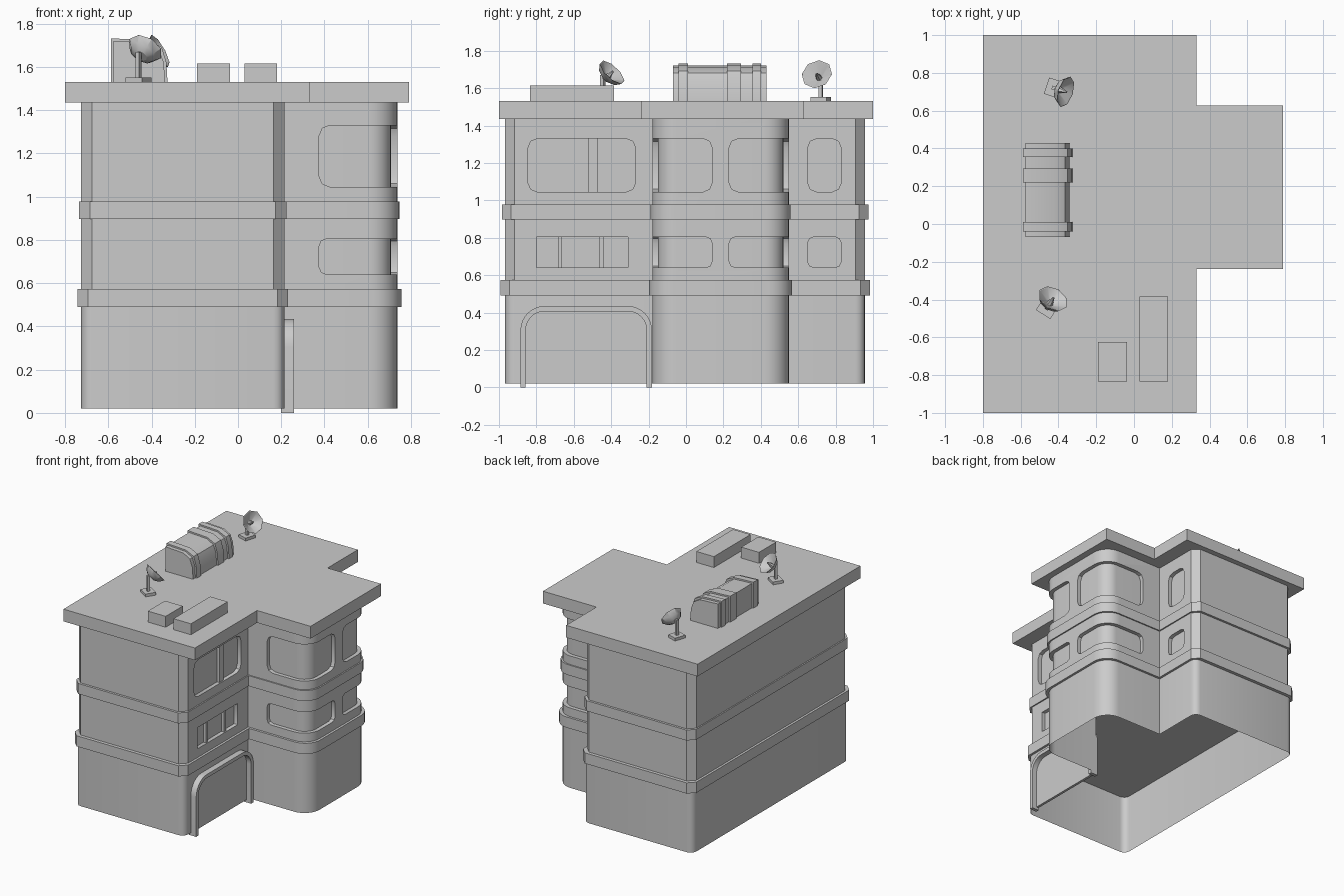
import bpy, bmesh, math
from mathutils import Vector, Matrix

cube = bpy.data.objects.get("Cube")
if cube:
    bpy.data.objects.remove(cube, do_unlink=True)

grey = bpy.data.materials.new("plain_grey")
grey.use_nodes = True
grey.diffuse_color = (0.6, 0.6, 0.6, 1)
grey.node_tree.nodes["Principled BSDF"].inputs["Base Color"].default_value = (0.6, 0.6, 0.6, 1)

AXES = {
    "x": Matrix(((0, 0, 1), (1, 0, 0), (0, 1, 0))),   # profile in y,z
    "y": Matrix(((1, 0, 0), (0, 0, 1), (0, 1, 0))),   # profile in x,z
    "z": Matrix.Identity(3),                          # profile in x,y
}


def finish(name, bm, smooth=True):
    bmesh.ops.recalc_face_normals(bm, faces=bm.faces)
    mesh = bpy.data.meshes.new(name)
    bm.to_mesh(mesh)
    bm.free()
    obj = bpy.data.objects.new(name, mesh)
    bpy.context.collection.objects.link(obj)
    mesh.materials.append(grey)
    if smooth:
        smooth_by_angle(obj)
    return obj


def activate(obj):
    bpy.ops.object.select_all(action="DESELECT")
    obj.select_set(True)
    bpy.context.view_layer.objects.active = obj


def smooth_by_angle(obj):
    activate(obj)
    bpy.ops.object.shade_smooth_by_angle(angle=math.radians(30))


def prism(name, profile, low, high, axis="z", open_bottom=False):
    """Extrude a flat profile along an axis."""
    bm = bmesh.new()
    turn = AXES[axis]
    base = bm.faces.new([bm.verts.new(turn @ Vector((a, b, low))) for a, b in profile])
    top = bmesh.ops.extrude_face_region(bm, geom=[base], use_keep_orig=True)["geom"]
    verts = [v for v in top if isinstance(v, bmesh.types.BMVert)]
    bmesh.ops.translate(bm, vec=turn @ Vector((0, 0, high - low)), verts=verts)
    if open_bottom:
        bmesh.ops.delete(bm, geom=[base], context="FACES_ONLY")
    return finish(name, bm)


def box(name, x0, x1, y0, y1, z0, z1):
    return prism(name, [(x0, y0), (x1, y0), (x1, y1), (x0, y1)], z0, z1)


def rounded(corners):
    """Right-angled polygon from (a, b, radius, segments) corners."""
    out = []
    for i, (a, b, r, n) in enumerate(corners):
        p = Vector((a, b))
        if not r:
            out.append(p)
            continue
        before = (Vector(corners[i - 1][:2]) - p).normalized()
        after = (Vector(corners[(i + 1) % len(corners)][:2]) - p).normalized()
        for k in range(n + 1):
            t = math.pi / 2 * k / n
            out.append(p + r * (before * (1 - math.sin(t)) + after * (1 - math.cos(t))))
    return out


def footprint(gx=0, gy=0, r=0.05, n=1, wing_r=0.13):
    """Plan of the main block with its side wing, grown by gx, gy."""
    x0, x1, x2 = -0.725 - gx, 0.214 + gx, 0.737 + gx
    y0, y1, y2, y3 = -0.967 - gy, -0.18 - gx, 0.55 + gx, 0.957 + gy
    return rounded([(x0, y0, r, n), (x1, y0, r, n), (x1, y1, 0, 0), (x2, y1, wing_r, 8),
                    (x2, y2, wing_r, 8), (x1, y2, 0, 0), (x1, y3, r, n), (x0, y3, r, n)])


def window_shape(a0, a1, b0, b1, c, n=2):
    return rounded([(a0, b0, c, n), (a1, b0, c, n), (a1, b1, c, n), (a0, b1, c, n)])


# Storeys, bands and roof slab
prism("ground_floor_walls", footprint(n=4), 0.02, 0.49, open_bottom=True)
upper = prism("upper_walls", footprint(), 0.5, 1.45)
prism("window_panes", footprint(-0.03, -0.03, 0.04, 1, 0.1), 0.51, 1.44)
prism("lower_band", footprint(0.018, 0.026), 0.49, 0.573)
prism("upper_band", footprint(0.01, 0.018), 0.897, 0.978)
prism("roof_slab", [(-0.8, -1), (0.33, -1), (0.33, -0.237), (0.79, -0.237),
                    (0.79, 0.628), (0.33, 0.628), (0.33, 1), (-0.8, 1)], 1.435, 1.53)

# Window openings on both upper storeys
cutters = []
for z0, z1, c in ((0.64, 0.805, 0.035), (1.045, 1.33, 0.05)):
    wide = 0.8 if z0 < 1 else 0.845
    near = -0.31 if z0 < 1 else -0.27
    front_c = 0.002 if z0 < 1 else c
    cutters += [
        prism("cutter", window_shape(wide * -1, near, z0, z1, front_c), 0.15, 0.3, "x"),
        prism("cutter", window_shape(0.65, 0.83, z0, z1, c), 0.15, 0.3, "x"),
        prism("cutter", window_shape(-0.4, 0.14, z0, z1, c), 0.6, 0.9, "x"),
        prism("cutter", window_shape(0.23, 0.77, z0, z1, c), 0.6, 0.9, "x"),
        prism("cutter", window_shape(0.375, 1.0, z0, z1, c), -0.3, -0.045, "y"),
        prism("cutter", window_shape(0.375, 1.0, z0, z1, c), 0.415, 0.67, "y"),
    ]
for cutter in cutters:
    mod = upper.modifiers.new("opening", "BOOLEAN")
    mod.operation, mod.solver, mod.object = "DIFFERENCE", "EXACT", cutter
    activate(upper)
    bpy.ops.object.modifier_apply(modifier=mod.name)
    bpy.data.objects.remove(cutter, do_unlink=True)
smooth_by_angle(upper)

# Mullions in the front windows
for y0, y1, z0, z1 in ((-0.52, -0.47, 1.04, 1.335), (-0.685, -0.665, 0.635, 0.81),
                       (-0.465, -0.44, 0.635, 0.81)):
    box("window_mullion", 0.17, 0.204, y0, y1, z0, z1)


# Arched entrance frame
def arch(inset):
    a, b, top, r = -0.885 + inset, -0.182 - inset, 0.435 - inset, 0.13 - inset
    return rounded([(b, 0, 0, 0), (b, top, r, 8), (a, top, r, 8), (a, 0, 0, 0)])


prism("entrance_frame", arch(0) + arch(0.028)[::-1], 0.2, 0.26, "x")
prism("entrance_door", [(a, max(b, 0.02)) for a, b in arch(0.02)], 0.2, 0.22, "x")

# Rooftop boxes
box("short_roof_box", -0.19, -0.037, -0.835, -0.625, 1.53, 1.615)
box("long_roof_box", 0.03, 0.18, -0.835, -0.385, 1.53, 1.615)


# Ribbed ventilation housing
def housing(g):
    return [(-0.575 - g, 1.53), (-0.575 - g, 1.72 + g), (-0.42, 1.712 + g),
            (-0.365 + g, 1.68 + g), (-0.343 + g, 1.62), (-0.338 + g, 1.53)]


prism("vent_housing", housing(0), -0.07, 0.43, "y")
for y0, y1 in ((-0.04, 0.01), (0.22, 0.295), (0.355, 0.4)):
    prism("vent_rib", housing(0.012), y0, y1, "y")


# Satellite dishes
def dish(x, y, heading, tilt):
    place = Matrix.Translation((x, y, 1.53)) @ Matrix.Rotation(heading, 4, "Z")
    foot = box("dish_foot", -0.04, 0.04, -0.045, 0.045, 0, 0.022)
    post = box("dish_post", -0.01, 0.01, -0.01, 0.01, 0.02, 0.14)
    bm = bmesh.new()
    rings = []
    for radius, depth in ((0.03, 0), (0.062, 0.018), (0.085, 0.052), (0.08, 0.052), (0.02, 0.01)):
        rings.append([bm.verts.new((radius * math.cos(k * math.pi / 4),
                                    radius * math.sin(k * math.pi / 4), depth)) for k in range(8)])
    for a, b in zip(rings, rings[1:]):
        for k in range(8):
            bm.faces.new((a[k], a[k - 1], b[k - 1], b[k]))
    bm.faces.new(rings[0])
    bm.faces.new(rings[-1])
    bmesh.ops.create_cone(bm, cap_ends=True, segments=6, radius1=0.018, radius2=0.005,
                          depth=0.05, matrix=Matrix.Translation((0, 0, 0.035)))
    bowl = finish("dish_bowl", bm)
    foot.matrix_world = place
    post.matrix_world = place
    bowl.matrix_world = place @ Matrix.Translation((0.02, 0, 0.12)) @ \
        Matrix.Rotation(math.pi / 2 - tilt, 4, "Y")


dish(-0.46, -0.445, math.radians(58), math.radians(42))
dish(-0.425, 0.72, math.radians(-18), math.radians(28))
